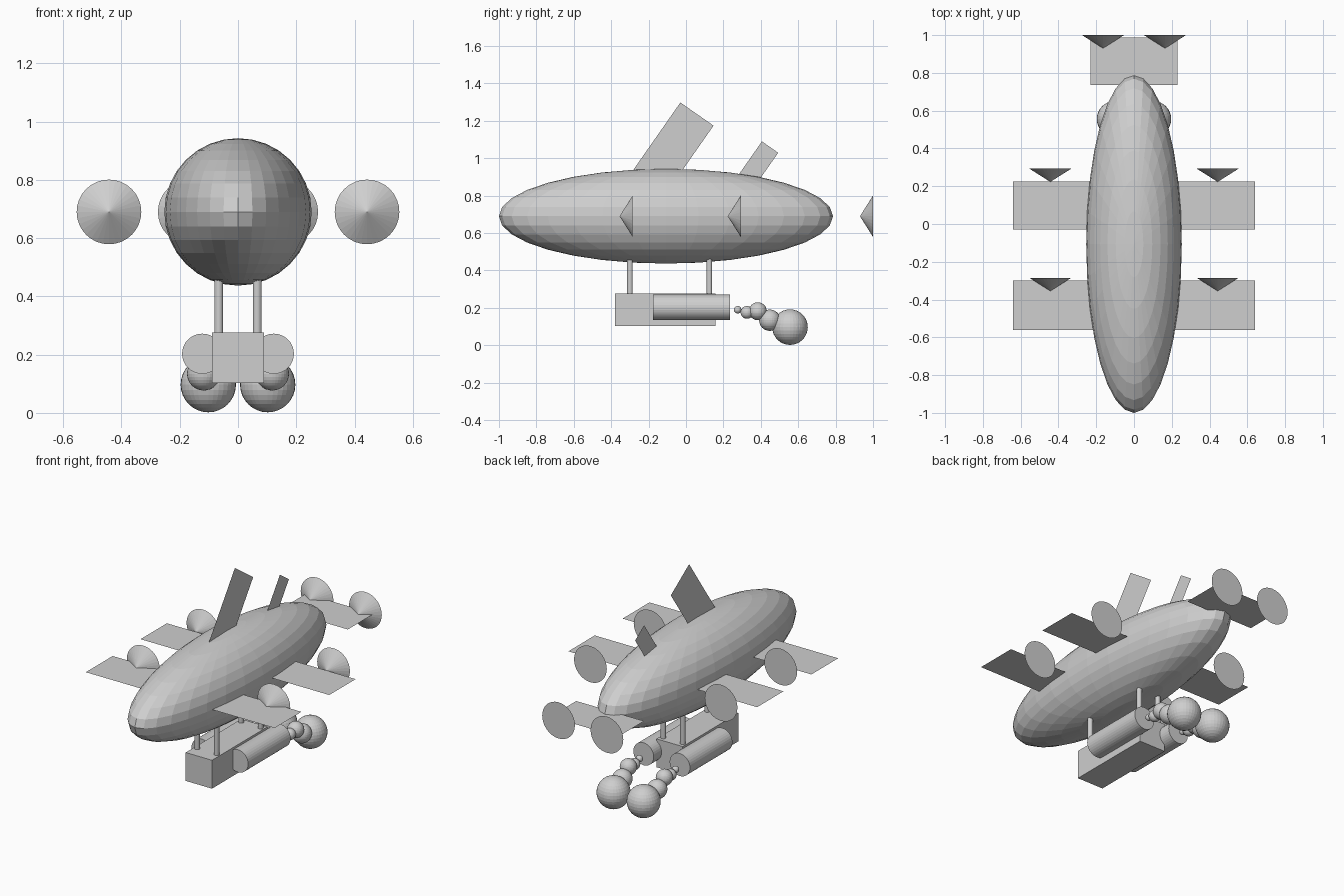
import bpy
from math import pi
from mathutils import Vector

if "Cube" in bpy.data.objects:
    bpy.data.objects.remove(bpy.data.objects["Cube"])

grey = bpy.data.materials.new("plain_grey")
grey.use_nodes = True
colour = (0.62, 0.62, 0.62, 1)
grey.diffuse_color = colour
grey.node_tree.nodes["Principled BSDF"].inputs["Base Color"].default_value = colour

AXIS_Z = 0.69          # height of the envelope's long axis
ALONG_Y = (pi / 2, 0, 0)


def finish(name):
    obj = bpy.context.object
    obj.name = name
    obj.data.materials.append(grey)
    return obj


def ball(name, loc, radii):
    bpy.ops.mesh.primitive_uv_sphere_add(segments=32, ring_count=16, radius=1, location=loc)
    finish(name).scale = radii


def rod(name, loc, radius, length, rot=(0, 0, 0)):
    bpy.ops.mesh.primitive_cylinder_add(vertices=32, radius=radius, depth=length,
                                        location=loc, rotation=rot)
    finish(name)


def sheet(name, corners):
    mesh = bpy.data.meshes.new(name)
    mesh.from_pydata(corners, [], [(0, 1, 2, 3)])
    mesh.materials.append(grey)
    bpy.context.collection.objects.link(bpy.data.objects.new(name, mesh))


def wing(name, half, y0, y1):
    sheet(name, [(-half, y0, AXIS_Z), (half, y0, AXIS_Z), (half, y1, AXIS_Z), (-half, y1, AXIS_Z)])


def fin(name, tip, width, length):
    # Raked upright sheet hanging down and forward from its top front corner
    tip = Vector(tip)
    across = Vector((0, 0.82, -0.573)) * width
    down = Vector((0, -0.573, -0.82)) * length
    sheet(name, [tip, tip + across, tip + across + down, tip + down])


# Envelope
ball("envelope", (0, -0.107, AXIS_Z), (0.253, 0.893, 0.253))

# Wings, tailplane and upright fins
wing("front_wing", 0.64, -0.56, -0.30)
wing("rear_wing", 0.64, -0.03, 0.225)
wing("tailplane", 0.23, 0.735, 0.987)
fin("large_top_fin", (0, -0.03, 1.298), 0.216, 0.56)
fin("small_top_fin", (0, 0.406, 1.09), 0.106, 0.3)

# Gondola
bpy.ops.mesh.primitive_cube_add(size=1, location=(0, -0.11, 0.189))
finish("gondola").scale = (0.178, 0.538, 0.174)

# Exhaust puffs: x, y, z, radius
puffs = [(0.123, 0.276, 0.19, 0.02), (0.123, 0.326, 0.176, 0.034),
         (0.122, 0.384, 0.182, 0.048), (0.118, 0.448, 0.134, 0.057),
         (0.102, 0.556, 0.097, 0.095)]

# Paired parts
for side, s in (("left", 1), ("right", -1)):
    for spot, x, base in (("front", 0.443, -0.285), ("rear", 0.443, 0.293), ("tail", 0.164, 1.0)):
        bpy.ops.mesh.primitive_cone_add(vertices=32, radius1=0.111, depth=0.07, rotation=ALONG_Y,
                                        location=(s * x, base - 0.035, AXIS_Z))
        finish(f"{side}_{spot}_cone")
    for spot, y in (("front", -0.30), ("rear", 0.125)):
        rod(f"{side}_{spot}_strut", (s * 0.066, y, 0.365), 0.015, 0.21)
    rod(f"{side}_engine", (s * 0.123, 0.03, 0.203), 0.069, 0.411, ALONG_Y)
    for i, (x, y, z, r) in enumerate(puffs):
        ball(f"{side}_exhaust_puff_{i + 1}", (s * x, y, z), (r, r, r))
